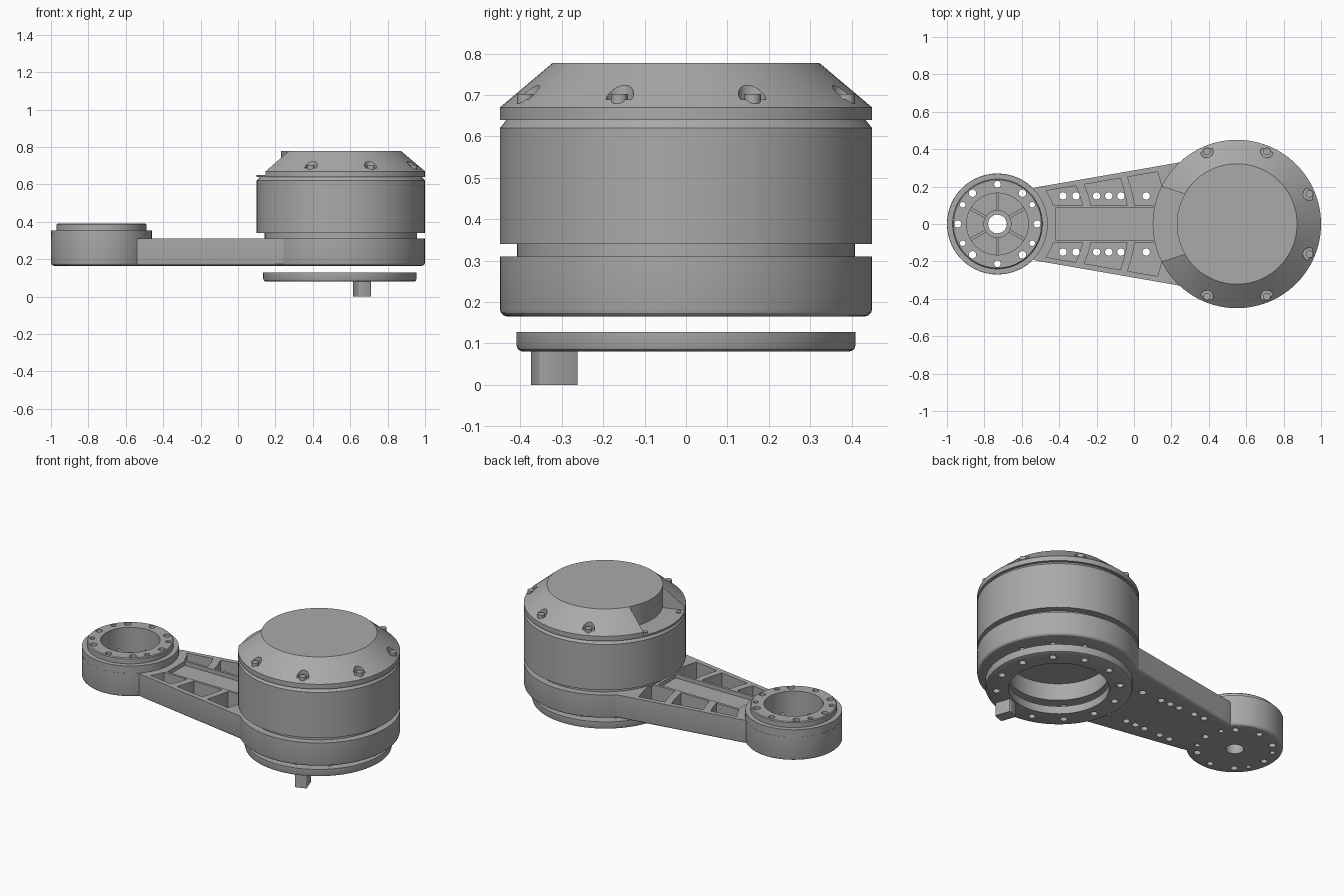
import bpy, bmesh, math
from math import cos, sin, pi, radians, sqrt
from mathutils import Matrix, Vector

if "Cube" in bpy.data.objects:
    bpy.data.objects.remove(bpy.data.objects["Cube"])

MOTOR_X, HUB_X = 0.55, -0.73

grey = bpy.data.materials.new("machined grey")
grey.use_nodes = True
grey.diffuse_color = (0.4, 0.4, 0.4, 1)
grey.node_tree.nodes["Principled BSDF"].inputs["Base Color"].default_value = (0.4, 0.4, 0.4, 1)


def finish(name, bm):
    bmesh.ops.recalc_face_normals(bm, faces=bm.faces)
    mesh = bpy.data.meshes.new(name)
    bm.to_mesh(mesh)
    bm.free()
    mesh.materials.append(grey)
    obj = bpy.data.objects.new(name, mesh)
    bpy.context.scene.collection.objects.link(obj)
    return obj


def add_prism(bm, pts, z0, z1):
    face = bm.faces.new([bm.verts.new((x, y, z0)) for x, y in pts])
    ext = bmesh.ops.extrude_face_region(bm, geom=[face], use_keep_orig=True)
    top = [v for v in ext["geom"] if isinstance(v, bmesh.types.BMVert)]
    bmesh.ops.translate(bm, verts=top, vec=(0, 0, z1 - z0))


def arc(cx, r, a0, a1, n):
    """Points on an arc centred on (cx, 0), angles in degrees."""
    angles = [radians(a0 + (a1 - a0) * i / n) for i in range(n + 1)]
    return [(cx + r * cos(a), r * sin(a)) for a in angles]


def add_cyl(bm, x, y, r, z0, z1, n=24):
    add_prism(bm, [(x + r * cos(2 * pi * i / n), y + r * sin(2 * pi * i / n)) for i in range(n)], z0, z1)


def lathe(name, profile, cx, closed=False, n=96):
    """Spin an (r, z) profile about a vertical axis at x = cx."""
    bm = bmesh.new()
    verts = [bm.verts.new((r, 0, z)) for r, z in profile]
    pairs = list(zip(verts, verts[1:])) + ([(verts[-1], verts[0])] if closed else [])
    edges = [bm.edges.new(p) for p in pairs]
    bmesh.ops.spin(bm, geom=verts + edges, cent=(0, 0, 0), axis=(0, 0, 1), angle=2 * pi, steps=n)
    bmesh.ops.remove_doubles(bm, verts=bm.verts, dist=0.0005)
    bmesh.ops.translate(bm, verts=bm.verts, vec=(cx, 0, 0))
    return finish(name, bm)


def boolean(obj, tool, operation="DIFFERENCE"):
    mod = obj.modifiers.new(operation.lower(), "BOOLEAN")
    mod.object, mod.operation, mod.solver = tool, operation, "EXACT"
    mod.use_self = True
    bpy.context.view_layer.objects.active = obj
    bpy.ops.object.modifier_apply(modifier=mod.name)
    bpy.data.objects.remove(tool)


# Link: tapered arm joining the motor seat and the small hub
bm = bmesh.new()
outline = arc(MOTOR_X, 0.45, -133, 133, 72)
outline += [(-0.46, 0.207), (-0.505, 0.2)]
outline += arc(HUB_X, 0.27, 45, 315, 64)
outline += [(-0.505, -0.2), (-0.46, -0.207)]
add_prism(bm, outline, 0.165, 0.31)
low = [e for e in bm.edges if all(v.co.z < 0.17 for v in e.verts)]
bmesh.ops.bevel(bm, geom=low, offset=0.018, segments=3, profile=0.5, affect="EDGES")
link = finish("link_arm", bm)

# Raised hub with a stepped lip
hub = lathe("hub_wall", [(0, 0.22), (0.269, 0.22), (0.269, 0.355), (0.24, 0.355),
                         (0.24, 0.385), (0.235, 0.39), (0, 0.39)], HUB_X)
boolean(link, hub, "UNION")

# Arm pockets, divided by curved ribs
bm = bmesh.new()


def pocket_point(r, y):
    return HUB_X + sqrt(r * r - y * y), y


def outer_y(r):
    return 0.165 + 0.18 * (HUB_X + 0.96 * r + 0.5)


for r0, r1 in ((0.315, 0.465), (0.51, 0.7), (0.74, 0.9)):
    for side in (1, -1):
        rows = []
        for r in (r0, r1):
            ys = [0.1 + (outer_y(r) - 0.1) * i / 4 for i in range(5)]
            rows.append([pocket_point(r, y) for y in ys])
        pts = rows[0] + rows[1][::-1]
        add_prism(bm, [(x, side * y) for x, y in pts], 0.195, 0.5)
# shallow channel along the spine
add_prism(bm, [(-0.42, -0.085), (0.13, -0.085), (0.13, 0.085), (-0.42, 0.085)], 0.285, 0.5)
# hub bowl and motor seat recess
add_cyl(bm, HUB_X, 0, 0.165, 0.2, 0.5, 64)
add_cyl(bm, MOTOR_X, 0, 0.28, 0.1, 0.27, 72)
boolean(link, finish("link_cutter", bm))

# Drilled holes in the arm floor, hub flange and motor seat
bm = bmesh.new()
for x in (-0.38, -0.31, -0.2, -0.135, -0.07, 0.065):
    for y in (0.15, -0.15):
        add_cyl(bm, x, y, 0.02, 0.1, 0.25, 16)
for quarter in (0, 180):
    for a, r in ((0, 0.019), (29, 0.015), (51, 0.02), (90, 0.018), (129, 0.02), (151, 0.015)):
        t = radians(a + quarter)
        add_cyl(bm, HUB_X + 0.212 * cos(t), 0.212 * sin(t), r, 0.1, 0.5, 16)
for i in range(12):
    t = radians(30 * i + 15)
    add_cyl(bm, MOTOR_X + 0.35 * cos(t), 0.35 * sin(t), 0.015, 0.1, 0.2, 16)
add_cyl(bm, HUB_X, 0, 0.05, 0.1, 0.25, 32)
boolean(link, finish("hole_cutter", bm))

# Boss and spokes inside the hub bowl
lathe("hub_boss", [(0.05, 0.167), (0.075, 0.19), (0.075, 0.28), (0.05, 0.28)], HUB_X, True, 48)
bm = bmesh.new()
for i in range(6):
    m = Matrix.Translation((HUB_X, 0, 0)) @ Matrix.Rotation(radians(60 * i + 30), 4, "Z")
    ends = [m @ Vector(p) for p in ((0.07, -0.008, 0), (0.168, -0.008, 0), (0.168, 0.008, 0), (0.07, 0.008, 0))]
    add_prism(bm, [(p.x, p.y) for p in ends], 0.195, 0.265)
finish("hub_spokes", bm)

# Motor housing with a narrow neck
lathe("motor_housing", [(0, 0.3), (0.408, 0.3), (0.408, 0.34), (0.45, 0.34), (0.45, 0.62),
                        (0.433, 0.641), (0, 0.641)], MOTOR_X)

# Conical cap with screw pockets and a connector notch on the arm side
cap = lathe("motor_cap", [(0, 0.64), (0.45, 0.64), (0.45, 0.67), (0.322, 0.778), (0, 0.778)], MOTOR_X)
bm = bmesh.new()
add_prism(bm, arc(MOTOR_X, 0.321, 150, 210, 16) + arc(MOTOR_X, 0.55, 205, 155, 12), 0.65, 0.9)
screws = bmesh.new()
for i in range(8):
    t = radians(45 * i + 22.5)
    x, y = MOTOR_X + 0.42 * cos(t), 0.42 * sin(t)
    if i in (3, 4):
        add_cyl(screws, x, y, 0.014, 0.645, 0.656, 16)
        continue
    add_cyl(bm, x, y, 0.034, 0.689, 0.9)
    add_cyl(screws, x, y, 0.02, 0.68, 0.703, 16)
boolean(cap, finish("cap_cutter", bm))
finish("cap_screws", screws)

# Loose cover ring below the motor seat
ring = lathe("cover_ring", [(0.28, 0.08), (0.395, 0.08), (0.406, 0.085), (0.41, 0.096),
                            (0.41, 0.128), (0.28, 0.128)], MOTOR_X - 0.005, True)
bm = bmesh.new()
for i in range(12):
    t = radians(30 * i + 15)
    add_cyl(bm, MOTOR_X + 0.345 * cos(t), 0.345 * sin(t), 0.02, 0, 0.3, 16)
boolean(ring, finish("ring_cutter", bm))

# Stop tab hanging from the cover ring
bm = bmesh.new()
bmesh.ops.create_cube(bm, size=1)
bmesh.ops.scale(bm, verts=bm.verts, vec=(0.07, 0.1, 0.1))
upright = [e for e in bm.edges if abs(e.verts[0].co.z - e.verts[1].co.z) > 0.05]
bmesh.ops.bevel(bm, geom=upright, offset=0.008, segments=3, profile=0.5, affect="EDGES")
bmesh.ops.rotate(bm, verts=bm.verts, matrix=Matrix.Rotation(radians(19), 3, "Z"))
bmesh.ops.translate(bm, verts=bm.verts, vec=(0.663, -0.318, 0.05))
finish("stop_tab", bm)

# Smooth round walls, keep machined edges sharp
bpy.ops.object.select_all(action="DESELECT")
for obj in bpy.context.scene.objects:
    if obj.type == "MESH":
        obj.select_set(True)
        bpy.context.view_layer.objects.active = obj
bpy.ops.object.shade_smooth_by_angle(angle=radians(25))
